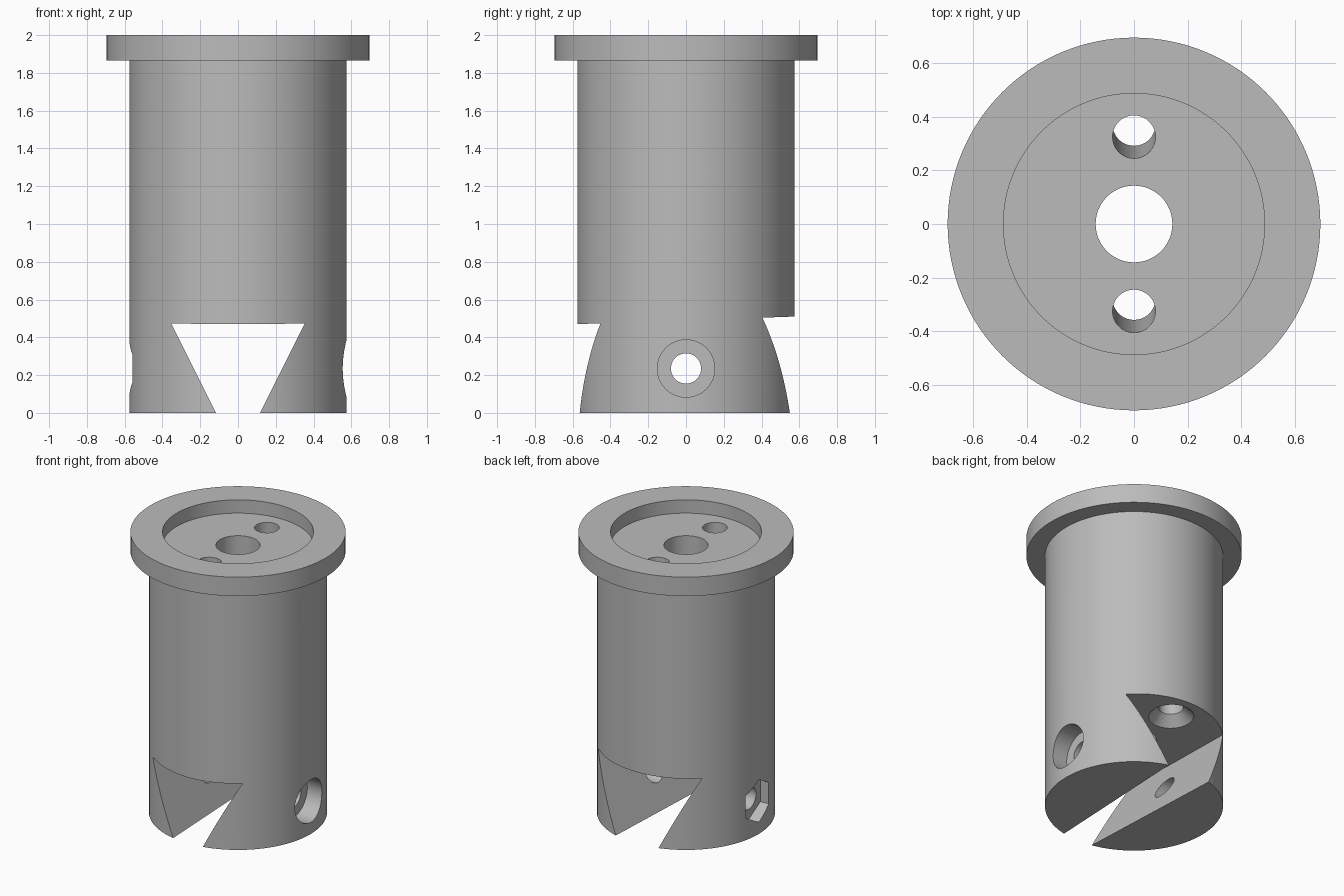
import bpy, bmesh, math
from mathutils import Matrix, Vector

if "Cube" in bpy.data.objects:
    bpy.data.objects.remove(bpy.data.objects["Cube"], do_unlink=True)

grey = bpy.data.materials.new("plain grey")
grey.use_nodes = True
grey.diffuse_color = (0.5, 0.5, 0.5, 1)
grey.node_tree.nodes["Principled BSDF"].inputs["Base Color"].default_value = (0.5, 0.5, 0.5, 1)

R = 0.575                # sleeve radius
TILT = math.radians(2)   # slope of the slot roof and its screw holes
RECESS_Z = 1.905


def make_object(name, bm):
    bmesh.ops.recalc_face_normals(bm, faces=bm.faces)
    mesh = bpy.data.meshes.new(name)
    bm.to_mesh(mesh)
    bm.free()
    mesh.materials.append(grey)
    obj = bpy.data.objects.new(name, mesh)
    bpy.context.collection.objects.link(obj)
    return obj


def rod(name, start, end, r1, r2=None, sides=64, spin=0.0):
    """Cylinder or cone between two points."""
    a, b = Vector(start), Vector(end)
    turn = (b - a).to_track_quat('Z', 'Y').to_matrix().to_4x4()
    bm = bmesh.new()
    bmesh.ops.create_cone(bm, cap_ends=True, segments=sides, radius1=r1,
                          radius2=r1 if r2 is None else r2, depth=(b - a).length,
                          matrix=Matrix.Translation((a + b) / 2) @ turn @ Matrix.Rotation(spin, 4, 'Z'))
    return make_object(name, bm)


# Flanged sleeve, turned from a profile
profile = [(0, 0), (R, 0), (R, 1.865), (0.695, 1.865), (0.695, 2),
           (0.487, 2), (0.487, RECESS_Z), (0, RECESS_Z)]
bm = bmesh.new()
points = [bm.verts.new((r, 0, z)) for r, z in profile]
edges = [bm.edges.new(pair) for pair in zip(points, points[1:])]
bmesh.ops.spin(bm, geom=points + edges, cent=(0, 0, 0), axis=(0, 0, 1),
               angle=math.tau, steps=128, use_duplicate=False)
bmesh.ops.remove_doubles(bm, verts=bm.verts, dist=0.0001)
body = make_object("flanged_sleeve", bm)


# Tapered dovetail slot with a sloping roof
def roof(y):
    return 0.49 + math.tan(TILT) * y


bm = bmesh.new()
for y in (-0.8, 0.8):
    for z in (-0.1, roof(y)):
        for side in (-1, 1):
            bm.verts.new((side * (0.143 + 0.49 * z + 0.046 * y), y, z))
bmesh.ops.convex_hull(bm, input=bm.verts)
bmesh.ops.dissolve_limit(bm, angle_limit=0.001, verts=bm.verts, edges=bm.edges)
cutters = [make_object("dovetail_slot_cutter", bm)]

# Central bore
cutters.append(rod("centre_bore_cutter", (0, 0, 0.3), (0, 0, 2.1), 0.143))

# Tilted screw holes, countersunk at the slot roof
down = Vector((0, math.sin(TILT), -math.cos(TILT)))
for label, y in (("front", -0.325), ("back", 0.325)):
    top = Vector((0, y, RECESS_Z))
    reach = (RECESS_Z - roof(y + 0.05)) / math.cos(TILT)
    cutters.append(rod(label + "_hole_cutter", top - down * 0.1, top + down * (reach + 0.05), 0.08))
    cutters.append(rod(label + "_countersink_cutter", top + down * (reach - 0.066),
                       top + down * (reach + 0.02), 0.08, 0.166))

# Cross bolt hole, round head pocket and hexagonal nut pocket
BOLT_Z = 0.235
cutters.append(rod("bolt_hole_cutter", (-0.8, 0, BOLT_Z), (0.8, 0, BOLT_Z), 0.08))
cutters.append(rod("bolt_head_cutter", (0.44, 0, BOLT_Z), (0.8, 0, BOLT_Z), 0.152))
nut = rod("nut_pocket_cutter", (-0.495, 0, BOLT_Z), (-0.8, 0, BOLT_Z), 0.152, sides=6)
# Stand the hexagon on a corner
if max(v.co.z for v in nut.data.vertices) - BOLT_Z < 0.145:
    nut.data.transform(Matrix.Translation((0, 0, BOLT_Z)) @ Matrix.Rotation(math.pi / 6, 4, 'X')
                       @ Matrix.Translation((0, 0, -BOLT_Z)))
cutters.append(nut)

# Cut the sleeve and discard the cutters
bpy.ops.object.select_all(action='DESELECT')
bpy.context.view_layer.objects.active = body
body.select_set(True)
for cutter in cutters:
    cutter.hide_render = True
    mod = body.modifiers.new(cutter.name, 'BOOLEAN')
    mod.operation = 'DIFFERENCE'
    mod.solver = 'EXACT'
    mod.object = cutter
    bpy.ops.object.modifier_apply(modifier=mod.name)
for cutter in cutters:
    bpy.data.objects.remove(cutter, do_unlink=True)
bpy.ops.object.shade_smooth_by_angle(angle=math.radians(25))
